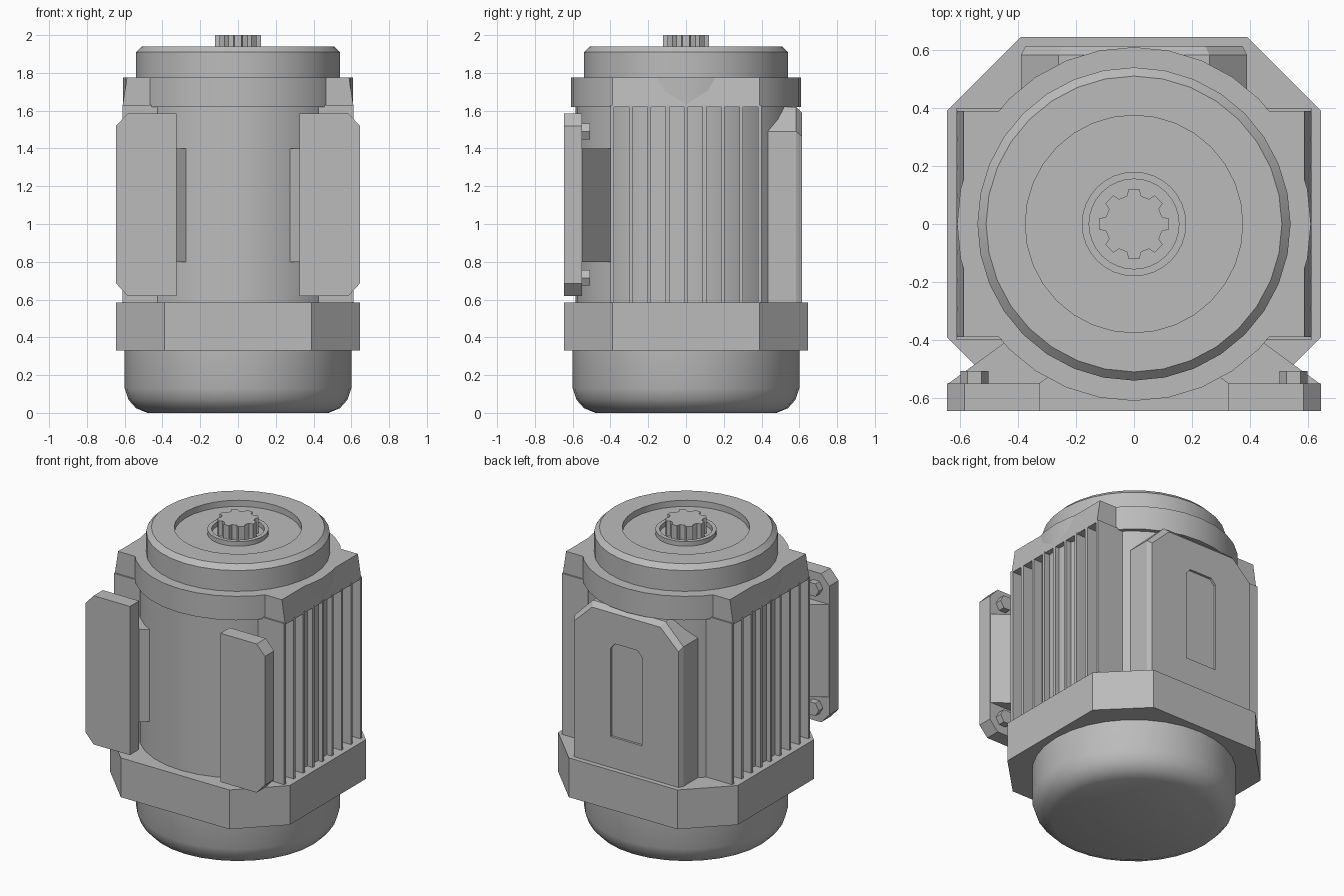
import bpy, bmesh, math
from mathutils import Matrix, Vector

if "Cube" in bpy.data.objects:
    bpy.data.objects.remove(bpy.data.objects["Cube"], do_unlink=True)

GREY = (0.5, 0.5, 0.5, 1.0)
paint = bpy.data.materials.new("machine_grey")
paint.use_nodes = True
paint.diffuse_color = GREY
paint.node_tree.nodes["Principled BSDF"].inputs["Base Color"].default_value = GREY


def finish(name, bm, smooth=False):
    bmesh.ops.recalc_face_normals(bm, faces=bm.faces[:])
    mesh = bpy.data.meshes.new(name)
    bm.to_mesh(mesh)
    bm.free()
    mesh.materials.append(paint)
    obj = bpy.data.objects.new(name, mesh)
    bpy.context.collection.objects.link(obj)
    if smooth:
        bpy.ops.object.select_all(action="DESELECT")
        obj.select_set(True)
        bpy.context.view_layer.objects.active = obj
        bpy.ops.object.shade_smooth_by_angle(angle=math.radians(28))
    return obj


def lathe(name, profile, steps=32):
    """Spin an (r, z) profile around the vertical axis."""
    bm = bmesh.new()
    verts = [bm.verts.new((r, 0, z)) for r, z in profile]
    edges = [bm.edges.new(pair) for pair in zip(verts, verts[1:])]
    bmesh.ops.spin(bm, geom=verts + edges, cent=(0, 0, 0), axis=(0, 0, 1),
                   angle=math.tau, steps=steps)
    bmesh.ops.remove_doubles(bm, verts=bm.verts[:], dist=0.0005)
    return finish(name, bm, smooth=True)


def loft(name, rings):
    """Join rings of 3D points and close both ends."""
    bm = bmesh.new()
    loops = [[bm.verts.new(p) for p in ring] for ring in rings]
    n = len(loops[0])
    for a, b in zip(loops, loops[1:]):
        for i in range(n):
            j = (i + 1) % n
            bm.faces.new((a[i], a[j], b[j], b[i]))
    bm.faces.new(loops[0])
    bm.faces.new(loops[-1])
    return finish(name, bm)


def upright(name, outline, low, high):
    return loft(name, [[(x, y, z) for x, y in outline] for z in (low, high)])


def crosswise(name, outline, front, back):
    return loft(name, [[(x, y, z) for x, z in outline] for y in (front, back)])


def box(name, x0, x1, y0, y1, z0, z1):
    return upright(name, [(x0, y0), (x1, y0), (x1, y1), (x0, y1)], z0, z1)


# Turned parts: rear cap, body, flange and end shield with its recess and hub
lathe("rear_cap", [(0, 0), (0.48, 0), (0.54, 0.025), (0.58, 0.07), (0.6, 0.13),
                   (0.6, 0.4), (0, 0.4)])
lathe("body", [(0, 0.5), (0.585, 0.5), (0.585, 1.7), (0, 1.7)])
lathe("flange", [(0, 1.62), (0.61, 1.62), (0.61, 1.775), (0, 1.775)])
lathe("end_shield", [(0, 1.7), (0.54, 1.7), (0.54, 1.91), (0.51, 1.94),
                     (0.375, 1.94), (0.375, 1.9), (0.18, 1.9), (0.18, 1.93),
                     (0.155, 1.93), (0.155, 1.9), (0, 1.9)])

# Eight-tooth splined shaft
spline = []
for tooth in range(8):
    for r, offset in ((0.1, -14), (0.122, -9), (0.122, 9), (0.1, 14)):
        a = math.radians(tooth * 45 + offset)
        spline.append((r * math.cos(a), r * math.sin(a)))
upright("splined_shaft", spline, 1.85, 2.0)

# Octagonal collar
W, C = 0.645, 0.39
upright("collar", [(W, -C), (W, C), (C, W), (-C, W), (-W, C), (-W, -C),
                   (-C, -W), (C, -W)], 0.33, 0.585)

# Tapered frame behind the flange and the cooling fins under it
crosswise("upper_frame", [(-0.612, 1.62), (0.612, 1.62), (0.588, 1.775),
                          (-0.588, 1.775)], -C, C)
for i in range(9):
    y = (i - 4) * 0.0975
    box("cooling_fin", -0.612, 0.612, y - 0.01, y + 0.01, 0.55, 1.63)

# Mounting feet, their arms and bolts, on both sides
for s in (-1, 1):
    foot = [(0.325, 0.62), (0.585, 0.62), (W, 0.685), (W, 1.52),
            (0.585, 1.585), (0.325, 1.585)]
    crosswise("mounting_foot", [(s * x, z) for x, z in foot], -W, -0.55)
    arm = [(0.42, -0.39), (0.64, -0.55), (0.325, -0.55), (0.27, -0.51)]
    upright("foot_arm", [(s * x, y) for x, y in arm], 0.8, 1.4)
    for z in (0.715, 1.49):
        hexagon = [(s * 0.55 + 0.048 * math.cos(k * math.pi / 3),
                    z + 0.048 * math.sin(k * math.pi / 3)) for k in range(6)]
        crosswise("foot_bolt", hexagon, -0.56, -0.507)


# Terminal box with bevelled cover and a shallow sunk panel
def cover_ring(y, half, shoulder, crown, top):
    outline = [(-half, 0.58), (half, 0.58), (half, shoulder), (crown, top),
               (-crown, top), (-half, shoulder)]
    return [(x, y, z) for x, z in outline]


terminal_box = loft("terminal_box", [cover_ring(0.35, 0.39, 1.49, 0.26, 1.62),
                                     cover_ring(0.583, 0.39, 1.49, 0.26, 1.62),
                                     cover_ring(0.613, 0.375, 1.465, 0.245, 1.59)])
cutter = crosswise("panel_cutter", [(-0.112, 0.785), (0.112, 0.785), (0.112, 1.36),
                                    (0.08, 1.395), (-0.08, 1.395), (-0.112, 1.36)],
                   0.598, 0.7)
cutter.hide_render = True
cut = terminal_box.modifiers.new("sunk_panel", "BOOLEAN")
cut.operation = "DIFFERENCE"
cut.object = cutter
cut.solver = "EXACT"
bpy.context.view_layer.objects.active = terminal_box
bpy.ops.object.modifier_apply(modifier=cut.name)
bpy.data.objects.remove(cutter, do_unlink=True)
